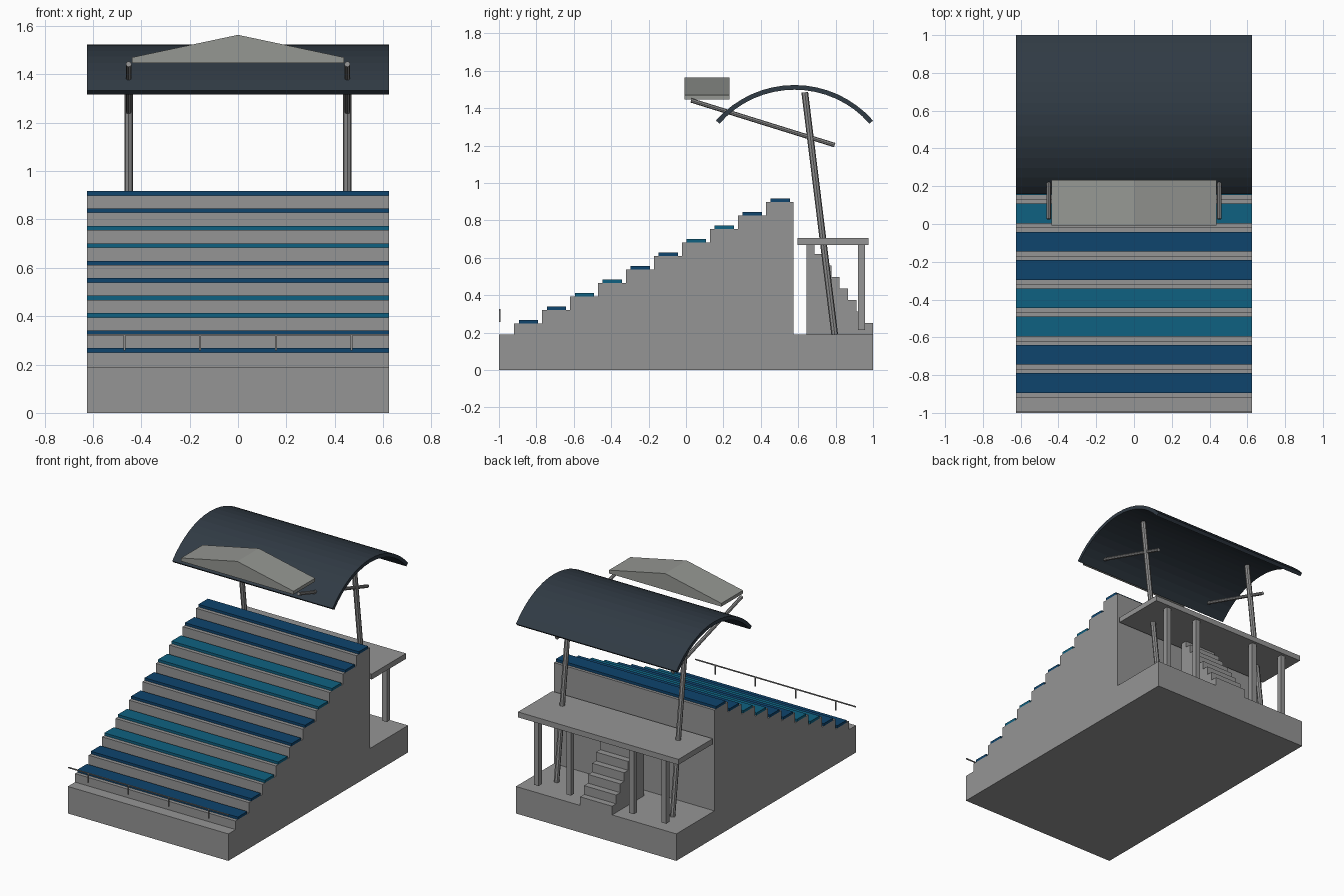
import bpy, bmesh, math
from mathutils import Vector

if "Cube" in bpy.data.objects:
    bpy.data.objects.remove(bpy.data.objects["Cube"])


def material(name, rgb):
    m = bpy.data.materials.new(name)
    m.diffuse_color = (*rgb, 1)
    m.use_nodes = True
    m.node_tree.nodes["Principled BSDF"].inputs["Base Color"].default_value = m.diffuse_color
    return m


CONCRETE = material("concrete grey", (0.30, 0.30, 0.30))
STEEL = material("steel grey", (0.27, 0.27, 0.27))
PANEL = material("panel grey", (0.30, 0.31, 0.29))
NAVY = material("navy blue", (0.0044, 0.058, 0.155))
TEAL = material("teal blue", (0.0048, 0.12, 0.22))
ROOF = material("dark slate", (0.030, 0.043, 0.058))


def finish(bm, name, mat):
    bmesh.ops.recalc_face_normals(bm, faces=bm.faces)
    me = bpy.data.meshes.new(name)
    bm.to_mesh(me)
    bm.free()
    me.materials.append(mat)
    ob = bpy.data.objects.new(name, me)
    bpy.context.collection.objects.link(ob)
    return ob


def prism(name, points, axis, a, b, mat):
    """Extrude a closed profile along x (points are y,z) or y (points are x,z)."""
    bm = bmesh.new()
    rings = []
    for t in (a, b):
        rings.append([bm.verts.new((t, p, q) if axis == 'x' else (p, t, q)) for p, q in points])
    n = len(points)
    for i in range(n):
        j = (i + 1) % n
        bm.faces.new((rings[0][i], rings[0][j], rings[1][j], rings[1][i]))
    for r in rings:
        bm.faces.new(r)
    return finish(bm, name, mat)


def box(name, x0, x1, y0, y1, z0, z1, mat):
    return prism(name, [(y0, z0), (y1, z0), (y1, z1), (y0, z1)], 'x', x0, x1, mat)


def rod(name, p, q, radius, sides, mat):
    p, q = Vector(p), Vector(q)
    bm = bmesh.new()
    bmesh.ops.create_cone(bm, cap_ends=True, segments=sides, radius1=radius,
                          radius2=radius, depth=(q - p).length)
    rot = (q - p).to_track_quat('Z', 'Y').to_matrix()
    for v in bm.verts:
        v.co = rot @ v.co + (p + q) / 2
    return finish(bm, name, mat)


W, BASE = 0.625, 0.19

# base slab
box("base_slab", -W, W, -1, 1, 0, BASE, CONCRETE)

# stepped stand and seat rows
START, RUN, RISE, FIRST = -0.92, 0.1496, 0.0722, 0.25
profile = [(START, BASE)]
for i in range(10):
    y, z = START + i * RUN, FIRST + i * RISE
    profile += [(y, z), (y + RUN, z)]
    box(f"seat_row_{i + 1}", -W, W, y + 0.026, y + 0.13, z, z + 0.018,
        TEAL if i in (2, 3, 6, 7) else NAVY)
profile.append((START + 10 * RUN, BASE))
prism("terrace", profile, 'x', -W, W, CONCRETE)

# front railing
box("front_rail", -W, W, -1.0, -0.993, 0.319, 0.326, STEEL)
for x in (-0.47, -0.157, 0.157, 0.47):
    box("rail_post", x - 0.004, x + 0.004, -1.0, -0.993, 0.257, 0.32, STEEL)

# rear platform with posts
box("rear_platform", -W, W, 0.595, 0.977, 0.668, 0.706, CONCRETE)
for x in (-0.497, -0.245, 0.245, 0.497):
    box("platform_post", x - 0.018, x + 0.018, 0.92, 0.956, 0.215, 0.668, CONCRETE)

# rear stairs, rising from the back edge to the platform
stairs = [(1.0, BASE)]
for i in range(8):
    y, z = 1.0 - i * 0.0446, min(0.251 + i * 0.0617, 0.668)
    stairs += [(y, z), (y - 0.0446, z)]
stairs.append((1.0 - 8 * 0.0446, BASE))
prism("rear_stairs", stairs, 'x', -0.125, 0.125, CONCRETE)

# leaning roof columns and cross bars
for s in (-1, 1):
    rod("roof_column", (s * 0.452, 0.795, 0.19), (s * 0.452, 0.635, 1.485), 0.018, 8, STEEL)
    rod("cross_bar", (s * 0.452, 0.027, 1.442), (s * 0.452, 0.795, 1.203), 0.012, 8, STEEL)

# curved roof
R, THICK, HALF, N = 0.559, 0.025, math.radians(48.7), 16
CY, CZ = 0.58, 1.524 - R
angles = [-HALF + 2 * HALF * i / N for i in range(N + 1)]
arc = [(CY + R * math.sin(a), CZ + R * math.cos(a)) for a in angles]
arc += [(CY + (R - THICK) * math.sin(a), CZ + (R - THICK) * math.cos(a)) for a in reversed(angles)]
prism("curved_roof", arc, 'x', -W, W, ROOF)

# gabled front panel
prism("gable_panel", [(-0.438, 1.447), (0.438, 1.447), (0.438, 1.47), (0, 1.563), (-0.438, 1.47)],
      'y', -0.008, 0.232, PANEL)
